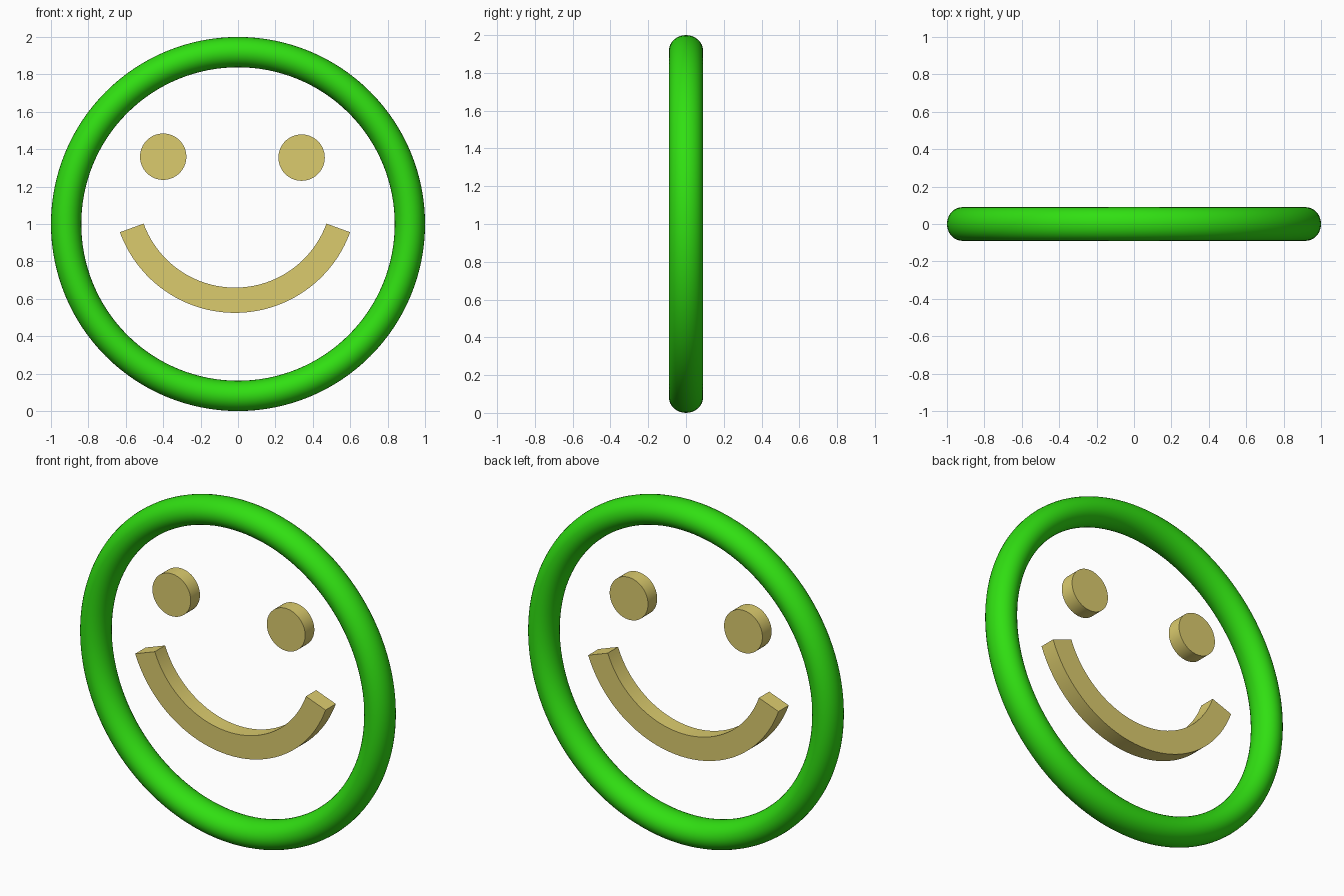
import bpy
from math import radians, sin, cos, pi

if "Cube" in bpy.data.objects:
    bpy.data.objects.remove(bpy.data.objects["Cube"])


def material(name, rgb):
    mat = bpy.data.materials.new(name)
    mat.diffuse_color = (*rgb, 1)
    mat.use_nodes = True
    mat.node_tree.nodes["Principled BSDF"].inputs["Base Color"].default_value = mat.diffuse_color
    return mat


green = material("green", (0.03, 0.74, 0.006))
gold = material("gold", (0.71, 0.60, 0.155))


def finish(obj, name, mat):
    obj.name = name
    obj.data.materials.append(mat)
    bpy.ops.object.select_all(action='DESELECT')
    obj.select_set(True)
    bpy.context.view_layer.objects.active = obj
    bpy.ops.object.shade_smooth_by_angle(angle=radians(30))


# Face outline: upright ring, tube slightly deeper than wide
bpy.ops.mesh.primitive_torus_add(major_radius=0.919, minor_radius=0.081,
                                 major_segments=128, minor_segments=32,
                                 location=(0, 0, 1), rotation=(pi / 2, 0, 0))
ring = bpy.context.object
ring.scale.z = 0.09 / 0.081
bpy.ops.object.transform_apply(location=False, rotation=True, scale=True)
finish(ring, "face_ring", green)

# Eyes: flat discs
for name, x, z in (("left_eye", -0.40, 1.36), ("right_eye", 0.34, 1.355)):
    bpy.ops.mesh.primitive_cylinder_add(vertices=64, radius=0.124, depth=0.085,
                                        location=(x, 0, z), rotation=(pi / 2, 0, 0))
    finish(bpy.context.object, name, gold)

# Smile: rectangular section swept through a 140 degree arc
CX, CZ, R_IN, R_OUT, HALF = -0.016, 1.18, 0.52, 0.655, 0.0475
STEPS = 64
section = [(R_IN, -HALF), (R_OUT, -HALF), (R_OUT, HALF), (R_IN, HALF)]
verts, faces = [], []
for i in range(STEPS + 1):
    a = radians(200 + 140 * i / STEPS)
    verts += [(CX + r * cos(a), y, CZ + r * sin(a)) for r, y in section]
for i in range(STEPS):
    for j in range(4):
        k = (j + 1) % 4
        faces.append((4 * i + j, 4 * i + k, 4 * i + 4 + k, 4 * i + 4 + j))
faces += [(3, 2, 1, 0), tuple(4 * STEPS + j for j in range(4))]
mesh = bpy.data.meshes.new("smile")
mesh.from_pydata(verts, [], faces)
smile = bpy.data.objects.new("smile", mesh)
bpy.context.collection.objects.link(smile)
bpy.context.view_layer.objects.active = smile
bpy.ops.object.select_all(action='DESELECT')
smile.select_set(True)
bpy.ops.object.mode_set(mode='EDIT')
bpy.ops.mesh.select_all(action='SELECT')
bpy.ops.mesh.normals_make_consistent(inside=False)
bpy.ops.object.mode_set(mode='OBJECT')
finish(smile, "smile", gold)
